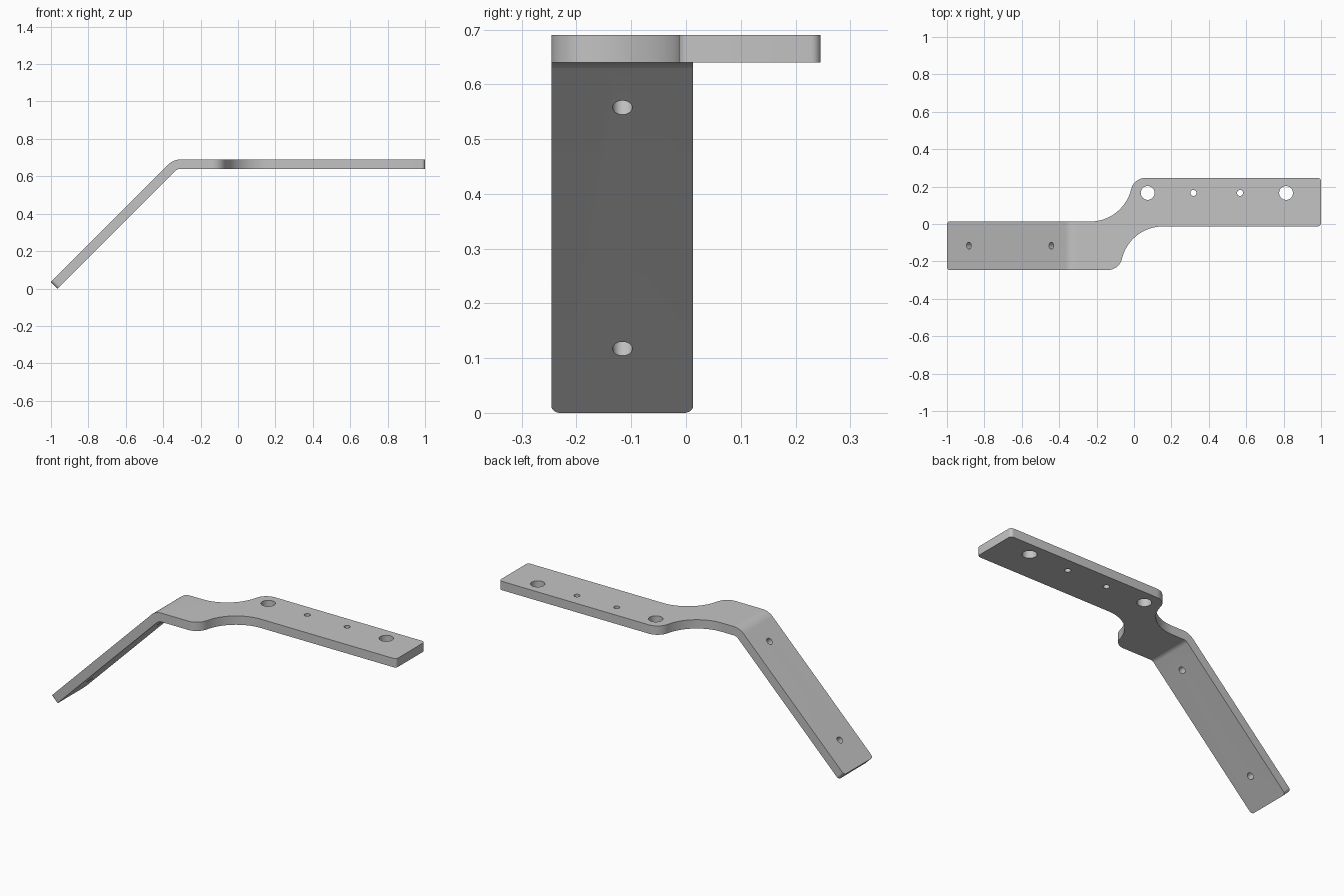
import bpy, bmesh
from math import pi, sin, cos, atan2, hypot, sqrt
from mathutils import Vector

cube = bpy.data.objects.get("Cube")
if cube:
    bpy.data.objects.remove(cube, do_unlink=True)

THICK, TOP = 0.05, 0.69            # plate thickness and height of its top face
BEND_X, BEND_R = -0.308, 0.09      # where the bend starts, its outer radius
MID_R, ANGLE = BEND_R - THICK / 2, pi / 4
LEFT, RIGHT = -1.248, 1.0          # ends of the unrolled plate
BACK, STEP = 0.246, 0.013
CENTRE_X = -0.04                   # the sideways jog is symmetric about this point
CORNER = 0.018


def arc(cx, cy, r, a0, a1, n):
    return [Vector((cx + r * cos(a0 + (a1 - a0) * i / n),
                    cy + r * sin(a0 + (a1 - a0) * i / n))) for i in range(n + 1)]


def jog_edge():
    """Concave sweep followed by a convex shoulder, from the step up to the back."""
    big, start, end = 0.226, -0.235, 0.06
    # shoulder radius that makes the two arcs tangent
    dx, h = end - start, BACK - STEP - big
    small = (dx * dx + h * h - big * big) / (2 * (big + h))
    tilt = atan2(h - small, dx)
    sweep = arc(start, STEP + big, big, -pi / 2, tilt, 24)
    shoulder = arc(end, BACK - small, small, pi + tilt, pi / 2, 14)
    return sweep + shoulder[1:]


# Unrolled outline, clockwise from the left end
upper = jog_edge()
lower = [Vector((2 * CENTRE_X - p.x, -p.y)) for p in upper]
c = CORNER
outline = (arc(LEFT + c, STEP - c, c, pi, pi / 2, 6) + upper
           + arc(RIGHT - c, BACK - c, c, pi / 2, 0, 6)
           + arc(RIGHT - c, -STEP + c, c, 0, -pi / 2, 6) + lower
           + arc(LEFT + c, -BACK + c, c, -pi / 2, -pi, 6))

# Holes: centre x, centre y, radius
holes = [(0.073, 0.166, 0.037), (0.813, 0.166, 0.037),
         (0.318, 0.166, 0.016), (0.567, 0.166, 0.016),
         (-0.459, -0.116, 0.018), (-1.082, -0.116, 0.018)]
loops = [outline] + [arc(x, y, r, 0, 2 * pi, 32)[:-1] for x, y, r in holes]

# Filled flat plate with holes
curve = bpy.data.curves.new("plate_outline", 'CURVE')
curve.dimensions, curve.fill_mode, curve.extrude = '2D', 'BOTH', THICK / 2
for loop in loops:
    spline = curve.splines.new('POLY')
    spline.points.add(len(loop) - 1)
    for point, p in zip(spline.points, loop):
        point.co = (p.x, p.y, 0, 1)
    spline.use_cyclic_u = True
helper = bpy.data.objects.new("plate_outline", curve)
bpy.context.collection.objects.link(helper)
bpy.context.view_layer.update()
graph = bpy.context.evaluated_depsgraph_get()
mesh = bpy.data.meshes.new_from_object(helper.evaluated_get(graph))
bpy.data.objects.remove(helper, do_unlink=True)

# Cut strips across the bend, then fold the left arm down
bm = bmesh.new()
bm.from_mesh(mesh)
bmesh.ops.remove_doubles(bm, verts=bm.verts[:], dist=0.0001)
STRIPS = 12
for i in range(STRIPS + 1):
    bmesh.ops.bisect_plane(bm, geom=bm.verts[:] + bm.edges[:] + bm.faces[:], dist=0.00001,
                           plane_co=(BEND_X - MID_R * ANGLE * i / STRIPS, 0, 0),
                           plane_no=(1, 0, 0))
for v in bm.verts:
    s, r = BEND_X - v.co.x, MID_R + v.co.z
    if s <= 0:
        v.co.z = TOP - BEND_R + r
    else:
        a = min(s / MID_R, ANGLE)
        rest = s - MID_R * a
        v.co.x = BEND_X - r * sin(a) - rest * cos(a)
        v.co.z = TOP - BEND_R + r * cos(a) - rest * sin(a)
bmesh.ops.recalc_face_normals(bm, faces=bm.faces[:])
bm.to_mesh(mesh)
bm.free()

# Plain grey metal
grey = bpy.data.materials.new("grey_metal")
grey.use_nodes = True
colour = (0.55, 0.55, 0.55, 1)
grey.diffuse_color = colour
grey.node_tree.nodes["Principled BSDF"].inputs["Base Color"].default_value = colour
mesh.materials.clear()
mesh.materials.append(grey)

bracket = bpy.data.objects.new("bent_bracket", mesh)
bpy.context.collection.objects.link(bracket)
bpy.ops.object.select_all(action='DESELECT')
bracket.select_set(True)
bpy.context.view_layer.objects.active = bracket
bpy.ops.object.shade_smooth_by_angle(angle=pi / 6)
